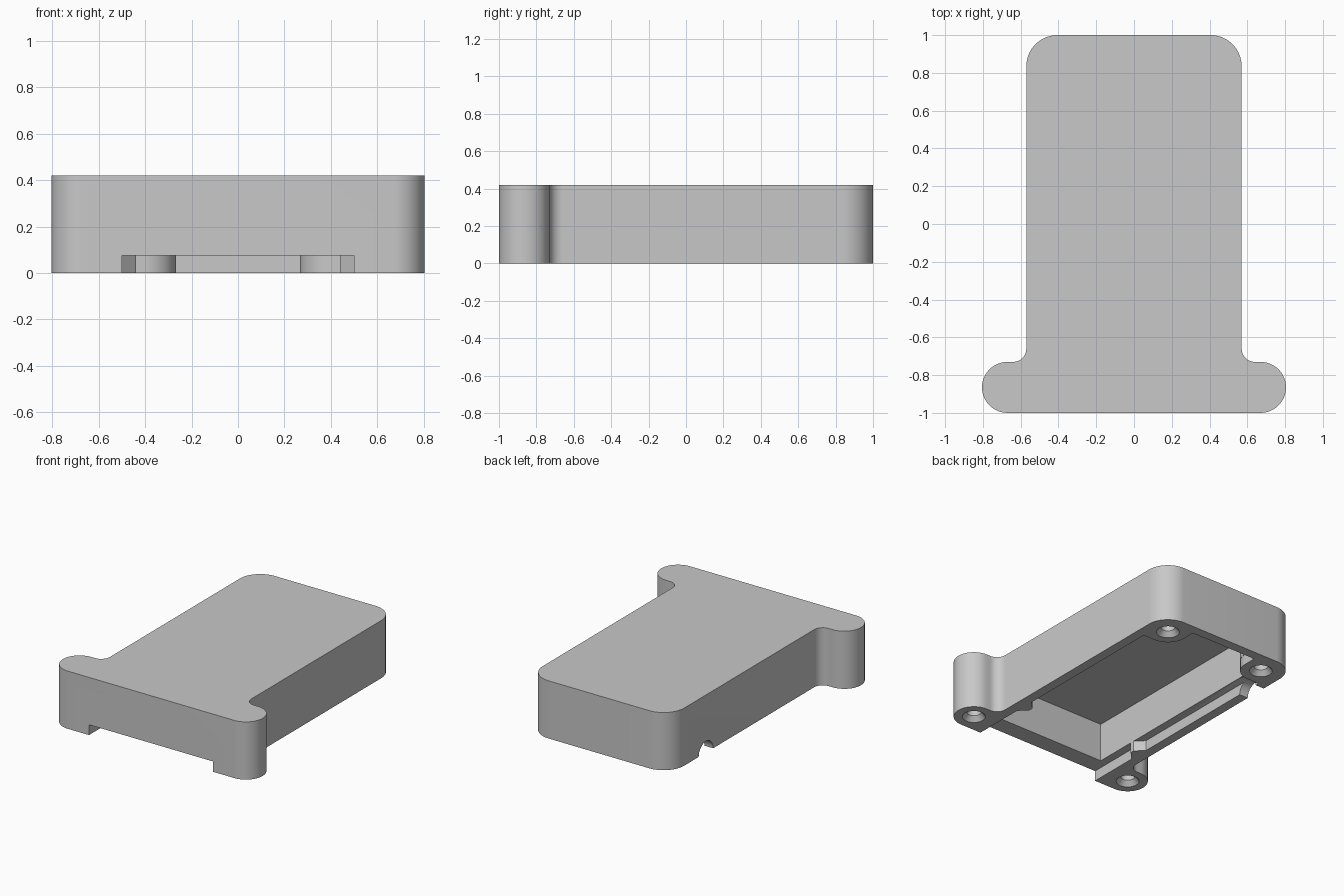
import bpy, bmesh
from math import pi, cos, sin
from mathutils import Matrix

cube = bpy.data.objects.get("Cube")
if cube:
    bpy.data.objects.remove(cube, do_unlink=True)

HEIGHT, LEDGE, CEILING = 0.42, 0.075, 0.355
BACK_HOLE, FLANGE_HOLE = (0.405, 0.835), (0.67, -0.865)

grey = bpy.data.materials.new("plain grey")
grey.use_nodes = True
grey.diffuse_color = (0.58, 0.58, 0.58, 1)
grey.node_tree.nodes["Principled BSDF"].inputs["Base Color"].default_value = grey.diffuse_color


def arc(cx, cy, r, start, end, steps=16):
    """Points on an arc, angles in degrees."""
    angles = [(start + (end - start) * i / steps) * pi / 180 for i in range(steps + 1)]
    return [(cx + r * cos(a), cy + r * sin(a)) for a in angles]


def mirrored(half):
    """Close a right-hand half outline with its mirror image."""
    return half + [(-x, y) for x, y in reversed(half)]


def finish(name, bm):
    bmesh.ops.recalc_face_normals(bm, faces=bm.faces)
    mesh = bpy.data.meshes.new(name)
    bm.to_mesh(mesh)
    bm.free()
    mesh.materials.append(grey)
    obj = bpy.data.objects.new(name, mesh)
    bpy.context.collection.objects.link(obj)
    return obj


def prism(name, outline, z0, z1):
    bm = bmesh.new()
    face = bm.faces.new([bm.verts.new((x, y, z0)) for x, y in outline])
    top = bmesh.ops.extrude_face_region(bm, geom=[face])["geom"]
    bmesh.ops.translate(bm, vec=(0, 0, z1 - z0),
                        verts=[v for v in top if isinstance(v, bmesh.types.BMVert)])
    return finish(name, bm)


def lathe_cutter(name, profile, x, y):
    """Solid of revolution from (radius, z) pairs."""
    bm = bmesh.new()
    rings = []
    for r, z in profile:
        rings.append([bm.verts.new((x + px, y + py, z))
                      for px, py in arc(0, 0, r, 0, 360, 32)[:-1]])
    for a, b in zip(rings, rings[1:]):
        for i in range(len(a)):
            j = (i + 1) % len(a)
            bm.faces.new((a[i], a[j], b[j], b[i]))
    bm.faces.new(rings[0])
    bm.faces.new(rings[-1])
    return finish(name, bm)


def cut(target, cutter):
    cutter.hide_render = True
    mod = target.modifiers.new("cut", "BOOLEAN")
    mod.operation, mod.solver, mod.object = "DIFFERENCE", "EXACT", cutter
    bpy.context.view_layer.objects.active = target
    bpy.ops.object.modifier_apply(modifier=mod.name)
    bpy.data.objects.remove(cutter, do_unlink=True)


# Outer shell: long body with a rounded flange at the front
half = (arc(*FLANGE_HOLE, 0.135, -90, 90, 24)
        + arc(0.64, -0.66, 0.07, 270, 180, 10)
        + arc(*BACK_HOLE, 0.165, 0, 90))
housing = prism("housing", mirrored(half), 0, HEIGHT)


def boss_edge(wall_x, wall_y, r):
    """Inner edge stepping around a rounded screw boss in the back corner."""
    bx, by = BACK_HOLE
    return [(wall_x, by - r)] + arc(bx, by, r, 270, 180) + [(bx - r, wall_y)]


# Deep pocket, kept clear of the back screw bosses
pocket = [(0.44, -0.87)] + boss_edge(0.44, 0.87, 0.14)
cut(housing, prism("pocket_cutter", mirrored(pocket), -0.1, CEILING))

# Shallow ledge, open at the front, with a locating bump on each side
ledge = ([(0.5, -1.1), (0.5, -0.62), (0.44, -0.56), (0.44, -0.53), (0.5, -0.47)]
         + boss_edge(0.5, 0.93, 0.138))
cut(housing, prism("ledge_cutter", mirrored(ledge), -0.1, LEDGE))

# Countersunk screw holes
for hx, hy in (BACK_HOLE, FLANGE_HOLE):
    for side in (-1, 1):
        profile = [(0.077, -0.05), (0.077, 0), (0.047, 0.035), (0.047, 0.3)]
        cut(housing, lathe_cutter("screw_hole_cutter", profile, side * hx, hy))

# Round cable groove through one side wall
bm = bmesh.new()
bmesh.ops.create_cone(bm, cap_ends=True, segments=32, radius1=0.083, radius2=0.083, depth=0.3,
                      matrix=Matrix.Translation((-0.6, 0.585, 0)) @ Matrix.Rotation(pi / 2, 4, "Y"))
cut(housing, finish("cable_groove_cutter", bm))

# Smooth the curved walls, keep the edges sharp
bpy.ops.object.select_all(action="DESELECT")
housing.select_set(True)
bpy.context.view_layer.objects.active = housing
bpy.ops.object.shade_smooth_by_angle(angle=pi / 6)
